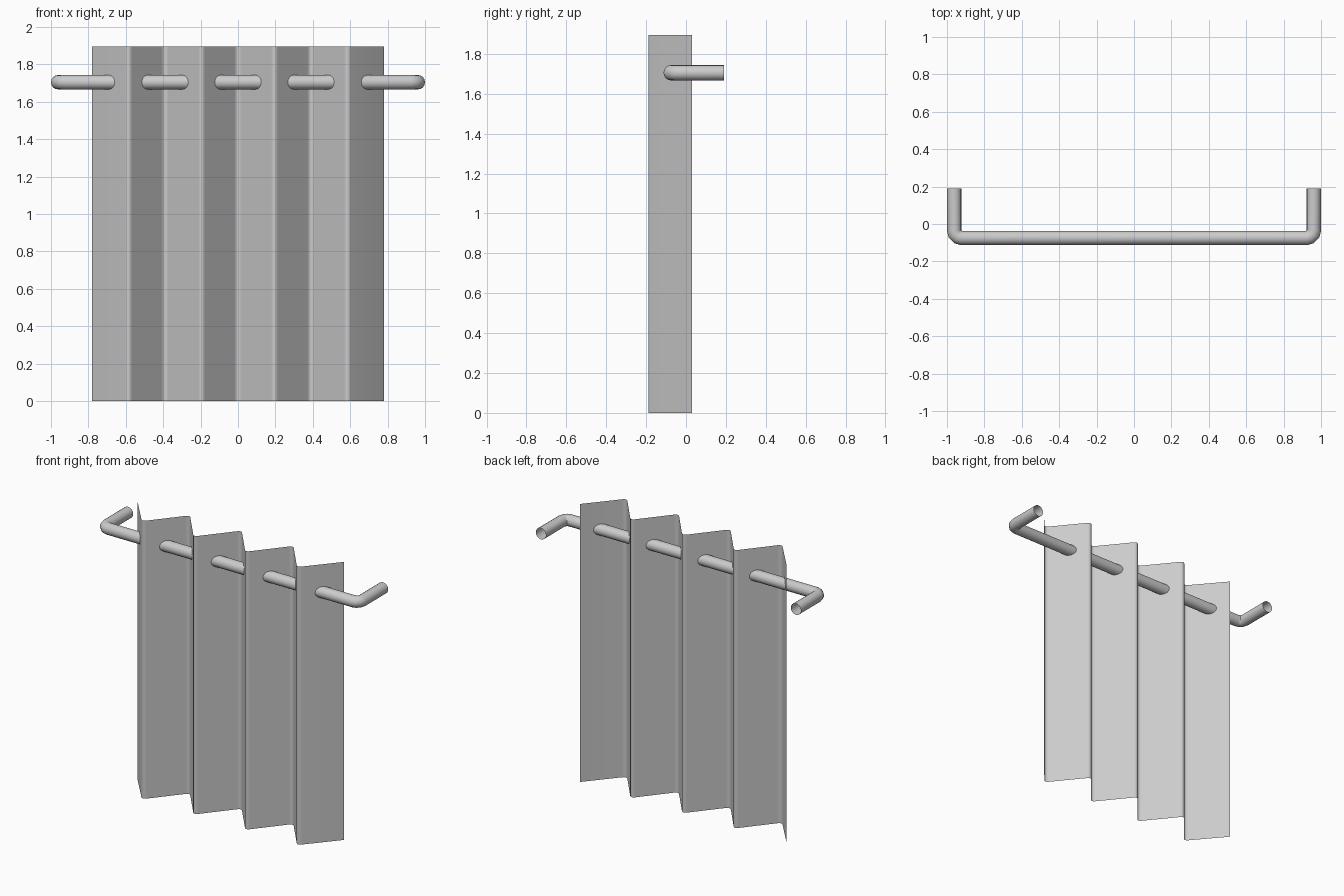
import bpy, bmesh
from math import sin, cos, pi, radians
from mathutils import Vector

if "Cube" in bpy.data.objects:
    bpy.data.objects.remove(bpy.data.objects["Cube"])

HEIGHT, ROD_Z, ROD_R = 1.895, 1.705, 0.0385
PITCH, FRONT, BACK, END = 0.195, -0.2, 0.04, 0.03


def smooth(obj, angle):
    bpy.ops.object.select_all(action='DESELECT')
    obj.select_set(True)
    bpy.context.view_layer.objects.active = obj
    bpy.ops.object.shade_smooth_by_angle(angle=radians(angle))


# Pleated curtain: zigzag profile with softly rounded folds
corners = [Vector(((i - 4) * PITCH, FRONT if i % 2 else BACK)) for i in range(9)]
corners[0].y = corners[-1].y = END
profile = [corners[0]]
for prev, c, nxt in zip(corners, corners[1:], corners[2:]):
    a = c + (prev - c).normalized() * 0.03
    b = c + (nxt - c).normalized() * 0.03
    for k in range(5):
        t = k / 4
        profile.append(a * (1 - t) ** 2 + c * 2 * t * (1 - t) + b * t ** 2)
profile.append(corners[-1])

bm = bmesh.new()
cols = [[bm.verts.new((p.x, p.y, z)) for z in (0, HEIGHT)] for p in profile]
for l, r in zip(cols, cols[1:]):
    bm.faces.new((l[0], r[0], r[1], l[1]))
mesh = bpy.data.meshes.new("curtain")
bm.to_mesh(mesh)
bm.free()
curtain = bpy.data.objects.new("curtain", mesh)
bpy.context.collection.objects.link(curtain)
smooth(curtain, 40)

# Curtain rod: open tube bent back toward the wall at both ends
bend, cx, cy = 0.0395, 0.922, -0.035
half = [(cx + bend * cos(a), cy - bend * sin(a)) for a in (0, pi / 6, pi / 3, pi / 2)]
half = [(cx + bend, 0.19)] + half
path = half + [(-x, y) for x, y in reversed(half)]
curve = bpy.data.curves.new("curtain_rod", 'CURVE')
curve.dimensions = '3D'
curve.bevel_depth = ROD_R
curve.bevel_resolution = 6
spline = curve.splines.new('POLY')
spline.points.add(len(path) - 1)
for pt, (x, y) in zip(spline.points, path):
    pt.co = (x, y, ROD_Z, 1)
rod = bpy.data.objects.new("curtain_rod", curve)
bpy.context.collection.objects.link(rod)
bpy.ops.object.select_all(action='DESELECT')
rod.select_set(True)
bpy.context.view_layer.objects.active = rod
bpy.ops.object.convert(target='MESH')
smooth(bpy.context.view_layer.objects.active, 40)
